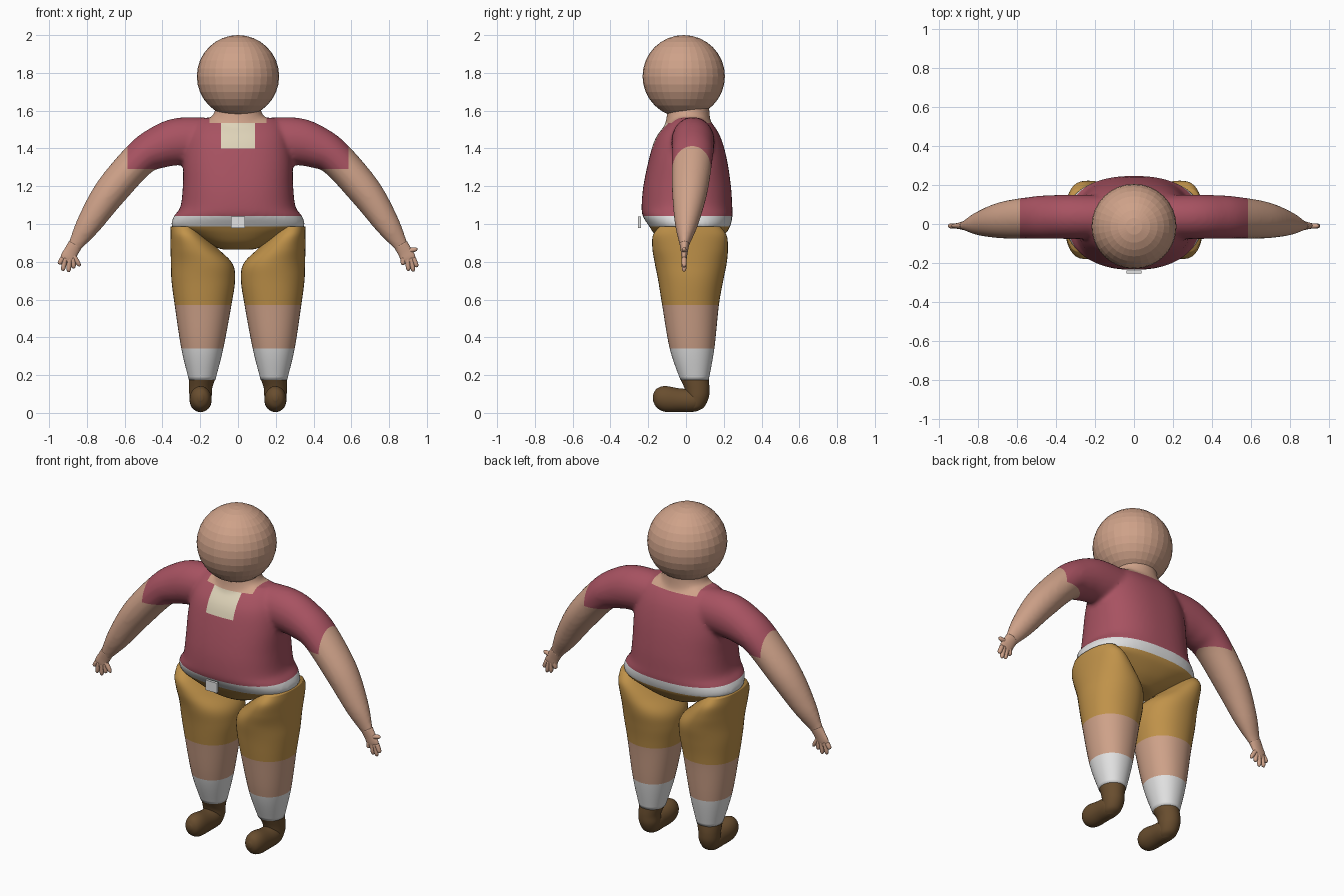
import bpy, bmesh, math
from mathutils import Vector

if "Cube" in bpy.data.objects:
    bpy.data.objects.remove(bpy.data.objects["Cube"], do_unlink=True)

X, Y, Z = Vector((1, 0, 0)), Vector((0, 1, 0)), Vector((0, 0, 1))
COLOURS = {
    "skin": (.62, .36, .25), "shirt_rose": (.39, .085, .12),
    "shorts_gold": (.53, .29, .068), "white_cloth": (.76, .76, .76),
    "shoe_brown": (.14, .075, .028), "cream": (.73, .65, .48),
}
NAMES = list(COLOURS)
MATS = []
for name, rgb in COLOURS.items():
    m = bpy.data.materials.new(name)
    m.use_nodes = True
    m.diffuse_color = (*rgb, 1)
    bsdf = m.node_tree.nodes["Principled BSDF"]
    bsdf.inputs["Base Color"].default_value = (*rgb, 1)
    bsdf.inputs["Roughness"].default_value = .8
    MATS.append(m)


def spline(pts, steps):
    """Smooth interpolation through a few stations."""
    pts = [Vector(p) for p in pts]
    out = []
    for i in range(len(pts) - 1):
        a, b = pts[max(i - 1, 0)], pts[i]
        c, d = pts[i + 1], pts[min(i + 2, len(pts) - 1)]
        for k in range(steps):
            t = k / steps
            out.append(b + (c - a) * (t / 2) + (a * 2 - b * 5 + c * 4 - d) * (t * t / 2)
                       + (b * 3 - a - c * 3 + d) * (t ** 3 / 2))
    return out + [pts[-1]]


def loft(bm, stations, side=X, tangent=None, power=2, steps=6, n=32):
    """Skin rounded rings; a station is x, y, z, radius along side, other radius."""
    path = spline(stations, steps)
    rings = []
    for i, p in enumerate(path):
        t = tangent
        if t is None:
            t = Vector(path[min(i + 1, len(path) - 1)][:3]) - Vector(path[max(i - 1, 0)][:3])
        v = t.normalized().cross(side)
        ring = []
        for k in range(n):
            c, s = math.cos(math.tau * k / n), math.sin(math.tau * k / n)
            cu = math.copysign(abs(c) ** (2 / power), c) * p[3]
            sv = math.copysign(abs(s) ** (2 / power), s) * p[4]
            ring.append(bm.verts.new(Vector(p[:3]) + side * cu + v * sv))
        rings.append(ring)
    faces = [bm.faces.new(rings[0]), bm.faces.new(rings[-1])]
    for a, b in zip(rings, rings[1:]):
        for k in range(n):
            j = (k + 1) % n
            faces.append(bm.faces.new((a[k], a[j], b[j], b[k])))
    bmesh.ops.recalc_face_normals(bm, faces=faces)


def cut(bm, axis, *levels):
    """Slice the surface so colour borders are clean."""
    for lv in levels:
        bmesh.ops.bisect_plane(bm, geom=bm.verts[:] + bm.edges[:] + bm.faces[:],
                               plane_co=axis * lv, plane_no=axis, dist=1e-5)


def finish(bm, name, colour, smooth=True):
    """Make the object; colour is a name or a rule giving a name for a point."""
    me = bpy.data.meshes.new(name)
    for m in MATS:
        me.materials.append(m)
    for f in bm.faces:
        c = colour if isinstance(colour, str) else colour(f.calc_center_median())
        f.material_index = NAMES.index(c)
        f.smooth = smooth
    bm.to_mesh(me)
    bm.free()
    ob = bpy.data.objects.new(name, me)
    bpy.context.collection.objects.link(ob)
    return ob


# Torso, neck and arms blended into one soft surface
bm = bmesh.new()
loft(bm, [(0, .015, .865, .09, .08), (0, .015, .9, .17, .14), (0, .02, .95, .28, .19),
          (0, .02, .985, .35, .213), (0, .009, 1.04, .34, .237), (0, .005, 1.09, .305, .24),
          (0, .006, 1.2, .292, .232), (0, .01, 1.34, .288, .207), (0, .012, 1.45, .27, .175),
          (0, .018, 1.52, .24, .13), (0, .02, 1.56, .2, .085)], tangent=Z, power=2.4, n=64)
loft(bm, [(0, .012, 1.48, .17, .14), (0, .012, 1.55, .15, .118),
          (0, .012, 1.6, .122, .112), (0, .012, 1.67, .12, .11)], tangent=Z)
for s in (-1, 1):
    arm = [(.1, .035, 1.44, .11, .12), (.3, .037, 1.438, .114, .126), (.42, .036, 1.405, .112, .112),
           (.52, .033, 1.345, .108, .095), (.675, .02, 1.17, .094, .088), (.79, .003, 1, .062, .067),
           (.858, -.008, .893, .027, .041), (.885, -.009, .85, .02, .032)]
    loft(bm, [(s * a[0], *a[1:]) for a in arm], side=Y)
draft = finish(bm, "body_draft", "skin")
rm = draft.modifiers.new("blend", "REMESH")
rm.mode = "VOXEL"
rm.voxel_size = .012
sm = draft.modifiers.new("soften", "SMOOTH")
sm.factor, sm.iterations = .5, 7
graph = bpy.context.evaluated_depsgraph_get()
bm = bmesh.new()
bm.from_mesh(draft.evaluated_get(graph).to_mesh())
bpy.data.objects.remove(draft, do_unlink=True)
cut(bm, X, -.585, -.15, -.09, .09, .15, .585)
cut(bm, Z, .988, 1.043, 1.29, 1.4, 1.535)


def body_colour(p):
    x = abs(p.x)
    if x > .585 or (x > .4 and p.z < 1.29) or (x < .15 and p.z > 1.535):
        return "skin"
    if p.z < 1.043:
        return "white_cloth" if p.z > .988 else "shorts_gold"
    if x < .09 and p.z > 1.4 and p.y < 0:
        return "cream"
    return "shirt_rose"


finish(bm, "body", body_colour)

# Head, faceted
bm = bmesh.new()
bmesh.ops.create_uvsphere(bm, u_segments=32, v_segments=16, radius=.218)
bmesh.ops.translate(bm, vec=(0, -.012, 1.782), verts=bm.verts)
finish(bm, "head", "skin", smooth=False)

# Belt buckle
bm = bmesh.new()
bmesh.ops.create_cube(bm, size=1)
bmesh.ops.scale(bm, vec=(.076, .016, .06), verts=bm.verts)
bmesh.ops.translate(bm, vec=(0, -.247, 1.01), verts=bm.verts)
finish(bm, "belt_buckle", "white_cloth", smooth=False)


def leg_colour(p):
    if p.z > .572:
        return "shorts_gold"
    return "skin" if p.z > .342 else "white_cloth"


# Each hand: the last tip is the thumb
TIPS = {
    1: [(.873, .783), (.903, .752), (.929, .748), (.948, .772), (.95, .868)],
    -1: [(.948, .787), (.928, .752), (.897, .745), (.87, .765), (.836, .776)],
}
for s, label in ((1, "left"), (-1, "right")):
    # Leg with shorts, shin and sock
    bm = bmesh.new()
    loft(bm, [(s * c, y, z, a, b) for c, y, z, a, b in (
        (.19, .045, .175, .07, .075), (.189, .032, .34, .111, .118), (.185, .024, .57, .15, .15),
        (.184, .025, .7, .168, .172), (.192, .025, .79, .163, .19), (.232, .022, .87, .125, .2),
        (.268, .02, .94, .09, .195), (.286, .02, .988, .07, .16))], tangent=Z, power=2.15, n=40)
    cut(bm, Z, .342, .572)
    finish(bm, label + "_leg", leg_colour)

    # Shoe: ankle and heel, then the rounded toe
    bm = bmesh.new()
    x = s * .198
    loft(bm, [(s * .19, .045, .18, .07, .075), (x, .058, .13, .061, .066), (x, .06, .08, .058, .06),
              (x, .045, .03, .045, .05), (x, .03, .008, .02, .025)], tangent=Z)
    loft(bm, [(x, .09, .07, .03, .03), (x, .05, .066, .055, .058), (x, -.03, .067, .058, .062),
              (x, -.11, .074, .057, .068), (x, -.155, .078, .042, .05),
              (x, -.175, .08, .012, .015)], tangent=-Y)
    finish(bm, label + "_shoe", "shoe_brown")

    # Palm, fingers and thumb
    bm = bmesh.new()
    loft(bm, [(s * .862, -.008, .89, .025, .038), (s * .885, -.009, .85, .018, .038),
              (s * .9, -.01, .82, .014, .04), (s * .908, -.01, .795, .008, .03)], side=Y, n=20)
    for i, (tx, tz) in enumerate(TIPS[s]):
        if i < 4:
            bx, bz = .9 + (tx - .908) * .7, .82
        else:
            bx, bz = .885, .855
        d = Vector((tx - bx, 0, tz - bz))
        pts = [(s * (bx + d.x * k), -.01, bz + d.z * k, r, r)
               for k, r in ((0, .013), (.5, .013), (.85, .011), (1, .004))]
        loft(bm, pts, side=Y, steps=3, n=12)
    finish(bm, label + "_hand", "skin")
